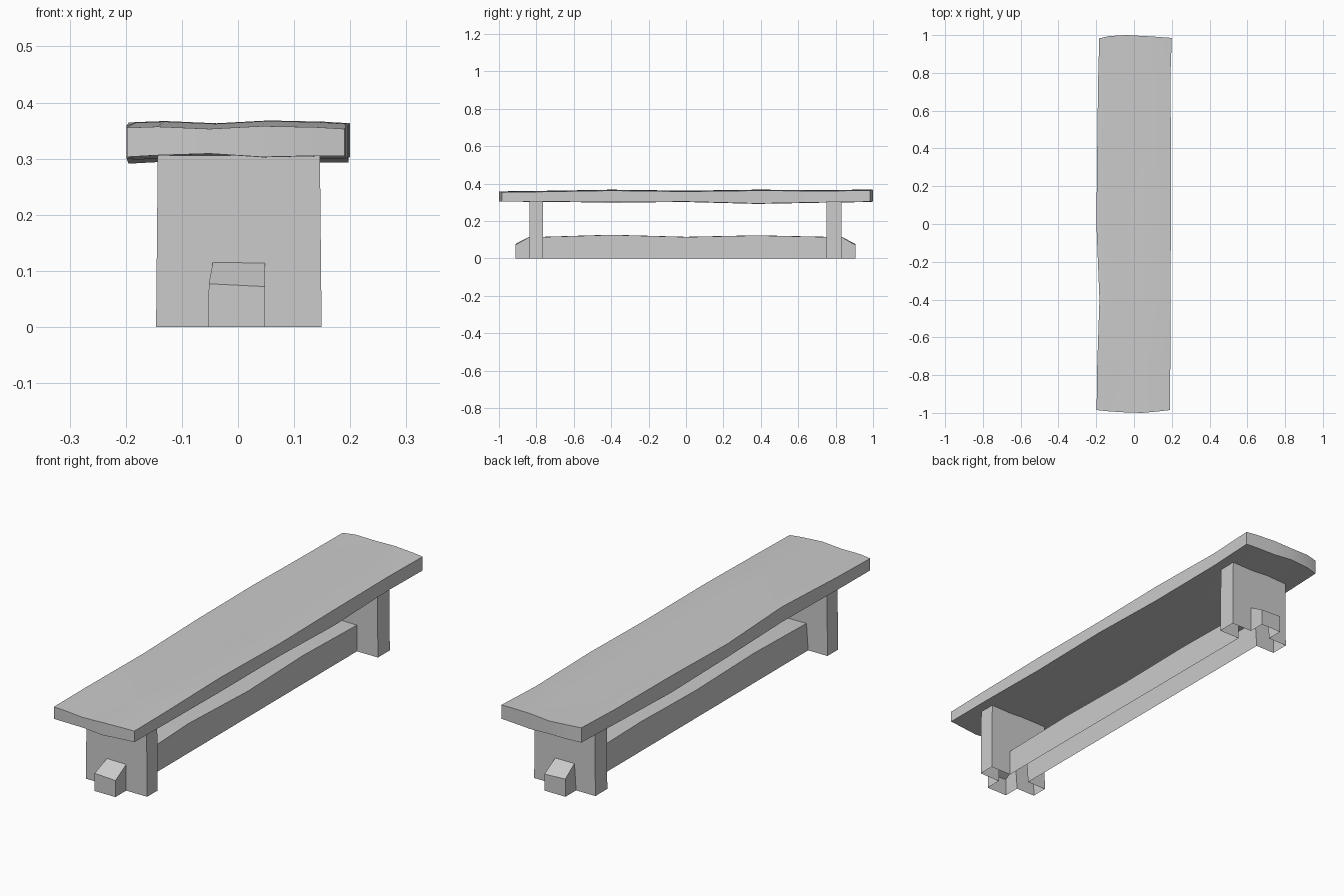
import bpy, bmesh

if "Cube" in bpy.data.objects:
    bpy.data.objects.remove(bpy.data.objects["Cube"])


def finish(name, bm, smooth=True):
    bmesh.ops.remove_doubles(bm, verts=bm.verts, dist=0.0005)
    bmesh.ops.recalc_face_normals(bm, faces=bm.faces)
    mesh = bpy.data.meshes.new(name)
    bm.to_mesh(mesh)
    bm.free()
    ob = bpy.data.objects.new(name, mesh)
    bpy.context.collection.objects.link(ob)
    if smooth:
        bpy.ops.object.select_all(action='DESELECT')
        ob.select_set(True)
        bpy.context.view_layer.objects.active = ob
        bpy.ops.object.shade_smooth_by_angle(angle=0.52)
    return ob


def face(bm, pts):
    bm.faces.new([bm.verts.new(p) for p in pts])


def loft(bm, rings, closed):
    # Quads between successive rings of points
    for a, b in zip(rings, rings[1:]):
        n = len(a)
        for i in range(n if closed else n - 1):
            j = (i + 1) % n
            face(bm, [a[i], a[j], b[j], b[i]])


# Seat plank: uneven rough-hewn board
# station: y, left x, right x, top z, bottom z
stations = [(-0.985, -0.198, 0.190, 0.355, 0.304),
            (-0.76, -0.195, 0.192, 0.358, 0.303),
            (-0.40, -0.183, 0.192, 0.364, 0.299),
            (0.0, -0.199, 0.196, 0.359, 0.302),
            (0.38, -0.195, 0.197, 0.364, 0.292),
            (0.76, -0.190, 0.192, 0.362, 0.299),
            (0.983, -0.184, 0.200, 0.365, 0.302)]
across = [0.0, 0.14, 0.38, 0.62, 0.87, 1.0]
top_wave = [0.0, 0.002, -0.002, 0.003, 0.001, -0.002]
low_wave = [-0.001, 0.002, 0.005, -0.001, 0.001, 0.001]
front_bow = [0, -0.006, -0.012, -0.015, -0.006, 0]
back_bow = [0, 0.012, 0.017, 0.012, 0.006, 0.002]
rings = []
for k, (y, xl, xr, zt, zb) in enumerate(stations):
    bow = front_bow if k == 0 else back_bow if k == len(stations) - 1 else [0] * 6
    row = [(xl + (xr - xl) * t, y + b) for t, b in zip(across, bow)]
    top = [(x, yy, zt + w) for (x, yy), w in zip(row, top_wave)]
    low = [(x, yy, zb + w) for (x, yy), w in zip(row, low_wave)]
    rings.append(top + low[::-1])
bm = bmesh.new()
loft(bm, rings, True)
for r in (rings[0], rings[-1]):
    for i in range(5):
        face(bm, [r[i], r[i + 1], r[10 - i], r[11 - i]])
finish("seat", bm)


# Legs: hollow boards, open underneath, notched where the stretcher passes
def leg(name, y0, y1):
    bm = bmesh.new()
    outline = [(-0.053, 0), (-0.146, 0), (-0.143, 0.306), (0.146, 0.306),
               (0.149, 0), (0.048, 0), (0.048, 0.114), (-0.045, 0.114)]
    a, b = [[(x, y, z) for x, z in outline] for y in (y0, y1)]
    face(bm, a)
    face(bm, b)
    loft(bm, [a[1:5], b[1:5]], False)
    finish(name, bm, False)


leg("front_leg", -0.838, -0.765)
leg("back_leg", 0.75, 0.832)


def section(y, z, xl=-0.045, xr=0.048):
    return [(-0.053, y, 0), (xl, y, z), (xr, y, z - 0.001), (0.048, y, 0)]


# Stretcher between the legs, open underneath
bm = bmesh.new()
loft(bm, [section(-0.765, 0.115), section(-0.40, 0.126, -0.048, 0.044),
          section(0.0, 0.115, -0.046, 0.049), section(0.38, 0.123, -0.046, 0.046),
          section(0.75, 0.115)], False)
finish("stretcher", bm)

# Sloped tenon ends poking out through the legs
for name, y0, y1 in (("front_tenon", -0.838, -0.912), ("back_tenon", 0.832, 0.905)):
    bm = bmesh.new()
    end = [(-0.053, y1, 0), (-0.052, y1, 0.077), (0.048, y1, 0.072), (0.048, y1, 0)]
    loft(bm, [section(y0, 0.115), end], False)
    face(bm, end)
    finish(name, bm, False)
